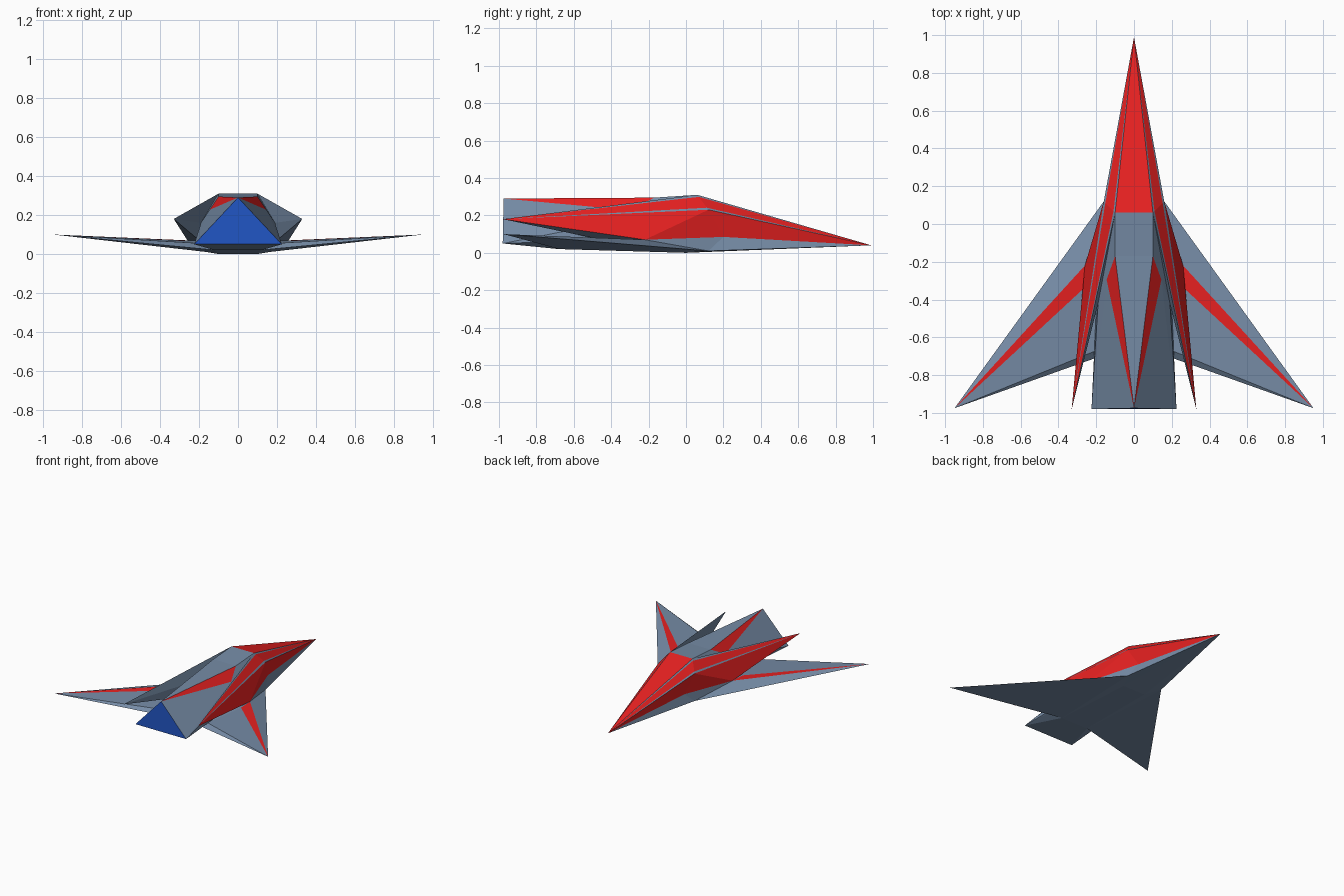
import bpy, bmesh
from mathutils import Vector

if "Cube" in bpy.data.objects:
    bpy.data.objects.remove(bpy.data.objects["Cube"])


def material(name, rgb):
    m = bpy.data.materials.new(name)
    m.diffuse_color = (*rgb, 1)
    m.use_nodes = True
    m.node_tree.nodes["Principled BSDF"].inputs["Base Color"].default_value = m.diffuse_color
    return m


MATS = [material("slate", (0.18, 0.26, 0.38)),
        material("red", (0.80, 0.015, 0.015)),
        material("blue", (0.015, 0.09, 0.55))]
SLATE, RED, BLUE = range(3)

# key corners of the right half of the craft
P = {
    "nose": (0, 0.99, 0.04), "crest": (0.10, 0.06, 0.31),
    "shoulder": (0.16, 0.12, 0.23), "recess": (0.125, 0.20, 0.085),
    "fin_foot": (0.26, -0.22, 0.07), "fin_tip": (0.33, -0.98, 0.18),
    "deck": (0.10, -0.17, 0.295), "tail": (0, -0.975, 0.29),
    "inner": (0.19, -0.42, 0.16), "inner_low": (0.20, -0.45, 0.07),
    "exhaust": (0.225, -0.98, 0.05), "lead": (0.16, 0.12, 0.01),
    "wing_tip": (0.95, -0.975, 0.10), "stripe": (0.265, -0.34, 0.068),
    "trail": (0.20, -0.67, 0.055), "belly": (0.12, -0.68, 0.02),
    "keel": (0.10, 0.0, 0.0),
}
P = {k: Vector(v) for k, v in P.items()}
P["panel"] = P["deck"].lerp(P["inner"], 0.5)
P["trim_a"] = P["crest"].lerp(P["shoulder"], 0.14)
P["trim_b"] = P["crest"].lerp(P["shoulder"], 0.86)

# panels spanning the centre line ("-" marks a mirrored corner)
CENTRE = [
    ("nose_section", RED, "nose crest -crest"),
    ("engine_body", SLATE, "crest deck -deck -crest"),
    ("engine_body", SLATE, "deck tail -deck"),
    ("exhaust_panel", BLUE, "exhaust tail -exhaust"),
    ("underside", SLATE, "belly exhaust -exhaust -belly"),
    ("underside", SLATE, "keel belly -belly -keel"),
    ("underside", SLATE, "nose keel -keel"),
]
# panels repeated on both sides
SIDES = [
    ("nose_section", RED, "nose shoulder recess"),
    ("nose_section", RED, "shoulder fin_foot recess"),
    ("nose_section", SLATE, "nose recess lead"),
    ("nose_section", SLATE, "recess fin_foot lead"),
    ("fins", RED, "shoulder fin_foot fin_tip"),
    ("fins", SLATE, "crest inner fin_tip"),
    ("fins", SLATE, "inner inner_low fin_tip"),
    ("fins", SLATE, "fin_foot inner_low fin_tip"),
    ("engine_body", SLATE, "crest deck panel"),
    ("engine_body", SLATE, "crest panel inner"),
    ("engine_body", RED, "deck tail panel"),
    ("engine_body", SLATE, "panel tail exhaust"),
    ("engine_body", SLATE, "panel exhaust inner"),
    ("engine_body", SLATE, "inner exhaust inner_low"),
    ("engine_body", SLATE, "inner_low exhaust trail"),
    ("engine_body", SLATE, "trail exhaust belly"),
    ("wings", SLATE, "lead fin_foot wing_tip"),
    ("wings", RED, "fin_foot stripe wing_tip"),
    ("wings", SLATE, "stripe trail wing_tip"),
    ("wings", SLATE, "fin_foot inner_low stripe"),
    ("wings", SLATE, "inner_low trail stripe"),
    ("wings", SLATE, "trail belly wing_tip"),
    ("wings", SLATE, "lead belly wing_tip"),
    ("underside", SLATE, "lead keel belly"),
    ("underside", SLATE, "nose lead keel"),
]
# red bands edged with slate trim, fanning to the nose and to the fin tips
for part, end in (("nose_section", "nose"), ("fins", "fin_tip")):
    SIDES += [(part, SLATE, f"{end} crest trim_a"),
              (part, RED, f"{end} trim_a trim_b"),
              (part, SLATE, f"{end} trim_b shoulder")]

# join everything into one closed skin so all faces point outward
bm = bmesh.new()
verts = {}
part_names = []
layer = bm.faces.layers.int.new("part")


def corner(key, mirror):
    if key.startswith("-"):
        key, mirror = key[1:], not mirror
    x, y, z = P[key]
    co = (-x if mirror and x else x, y, z)
    if co not in verts:
        verts[co] = bm.verts.new(co)
    return verts[co]


def panel(part, mat, keys, mirror=False):
    f = bm.faces.new([corner(k, mirror) for k in keys.split()])
    f.material_index = mat
    if part not in part_names:
        part_names.append(part)
    f[layer] = part_names.index(part)


for p in CENTRE:
    panel(*p)
for p in SIDES:
    panel(*p)
    panel(*p, mirror=True)
bmesh.ops.recalc_face_normals(bm, faces=bm.faces[:])

# split the skin into named parts
for i, name in enumerate(part_names):
    piece = bm.copy()
    lay = piece.faces.layers.int["part"]
    bmesh.ops.delete(piece, geom=[f for f in piece.faces if f[lay] != i],
                     context='FACES')
    mesh = bpy.data.meshes.new(name)
    for m in MATS:
        mesh.materials.append(m)
    piece.to_mesh(mesh)
    piece.free()
    bpy.context.collection.objects.link(bpy.data.objects.new(name, mesh))
bm.free()
